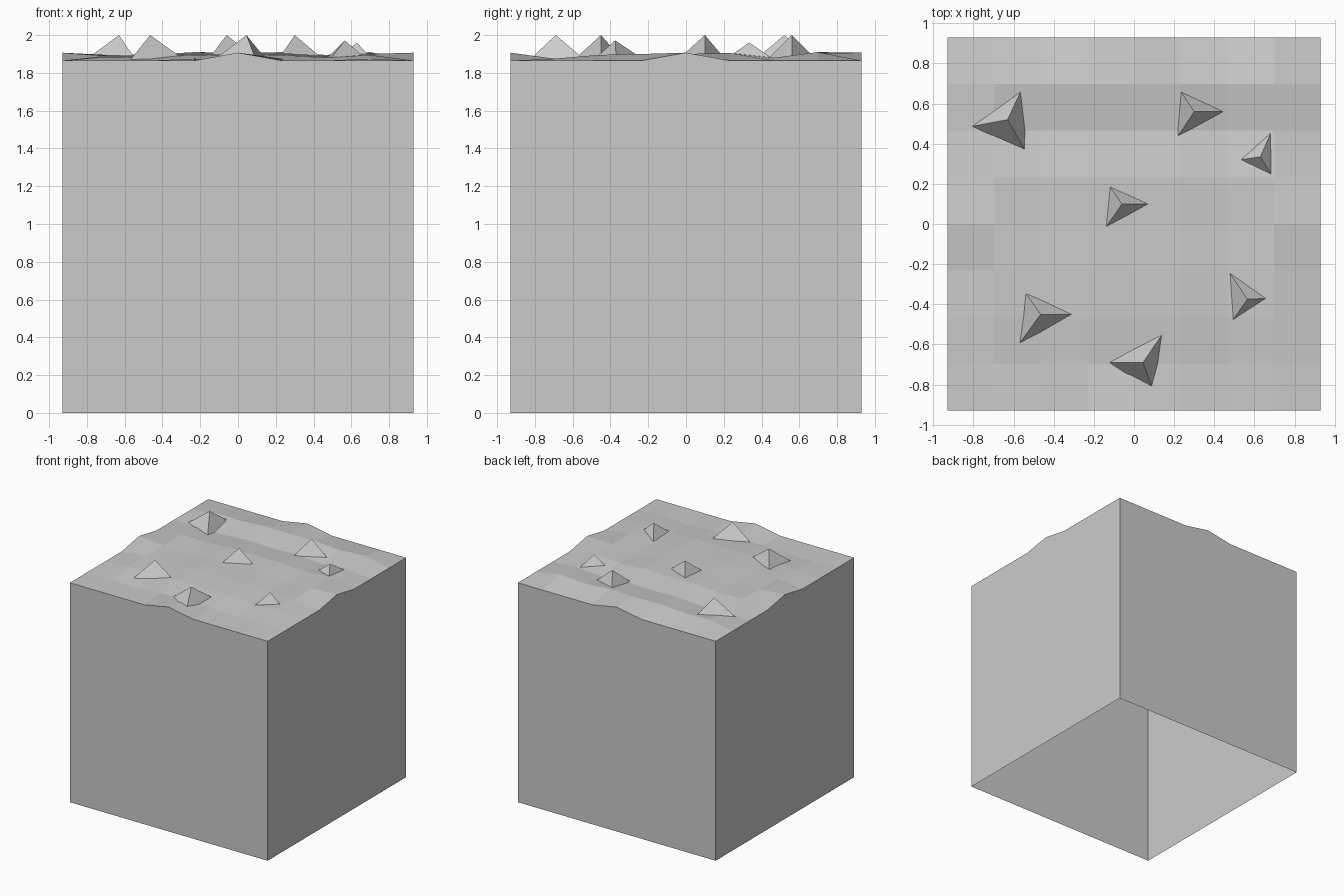
import bpy, bmesh
from mathutils import Vector

if "Cube" in bpy.data.objects:
    bpy.data.objects.remove(bpy.data.objects["Cube"])

HALF, N, RIM = 0.93, 8, 1.865
STEP = 2 * HALF / N


def make(name, bm):
    mesh = bpy.data.meshes.new(name)
    bm.to_mesh(mesh)
    bm.free()
    ob = bpy.data.objects.new(name, mesh)
    bpy.context.collection.objects.link(ob)
    return ob


# gentle ridges of the ground, by row and by column
ROWS = [0, .005, .025, .03, .03, .035, .01, .04, 0]
COLS = [0, -.005, -.01, .005, 0, .005, -.01, .005, 0]


def height(i, j):
    if i in (0, N) or j in (0, N):
        return RIM + (0.042 if 4 in (i, j) else 0)
    return RIM + ROWS[j] + COLS[i]


# block: uneven ground on four walls, open underneath
bm = bmesh.new()
grid = [[bm.verts.new((-HALF + i * STEP, -HALF + j * STEP, height(i, j)))
         for i in range(N + 1)] for j in range(N + 1)]
for j in range(N):
    for i in range(N):
        bm.faces.new((grid[j][i], grid[j][i + 1],
                      grid[j + 1][i + 1], grid[j + 1][i]))
rim = [e for e in bm.edges if e.is_boundary]
ext = bmesh.ops.extrude_edge_only(bm, edges=rim)
for v in ext["geom"]:
    if isinstance(v, bmesh.types.BMVert):
        v.co.z = 0
bmesh.ops.recalc_face_normals(bm, faces=bm.faces)
make("ground_block", bm)


# spikes: three-sided pyramids sunk slightly into the ground
def spike(k, apex, base):
    tip = Vector(apex)
    grow = (tip.z - 1.86) / (tip.z - 1.882)
    bm = bmesh.new()
    top = bm.verts.new(tip)
    ring = []
    for x, y in base:
        p = tip + (Vector((x, y, 1.882)) - tip) * grow
        ring.append(bm.verts.new(p))
    for a in range(3):
        bm.faces.new((ring[a], ring[(a + 1) % 3], top))
    # base points run clockwise, so turn the faces outward
    bmesh.ops.reverse_faces(bm, faces=bm.faces)
    make(f"rock_spike_{k}", bm)


SPIKES = [
    ((-.63, .52, 2), ((-.79, .49), (-.56, .67), (-.55, .38))),
    ((.30, .56, 2), ((.22, .68), (.44, .56), (.22, .44))),
    ((.63, .335, 1.96), ((.53, .32), (.68, .45), (.70, .22))),
    ((-.06, .10, 2), ((-.13, .20), (.09, .10), (-.15, -.03))),
    ((-.465, -.45, 2), ((-.54, -.345), (-.30, -.45), (-.56, -.58))),
    ((.565, -.375, 1.972), ((.475, -.24), (.67, -.37), (.495, -.475))),
    ((.045, -.69, 2), ((-.11, -.69), (.14, -.55), (.09, -.815))),
]
for k, (apex, base) in enumerate(SPIKES, 1):
    spike(k, apex, base)
